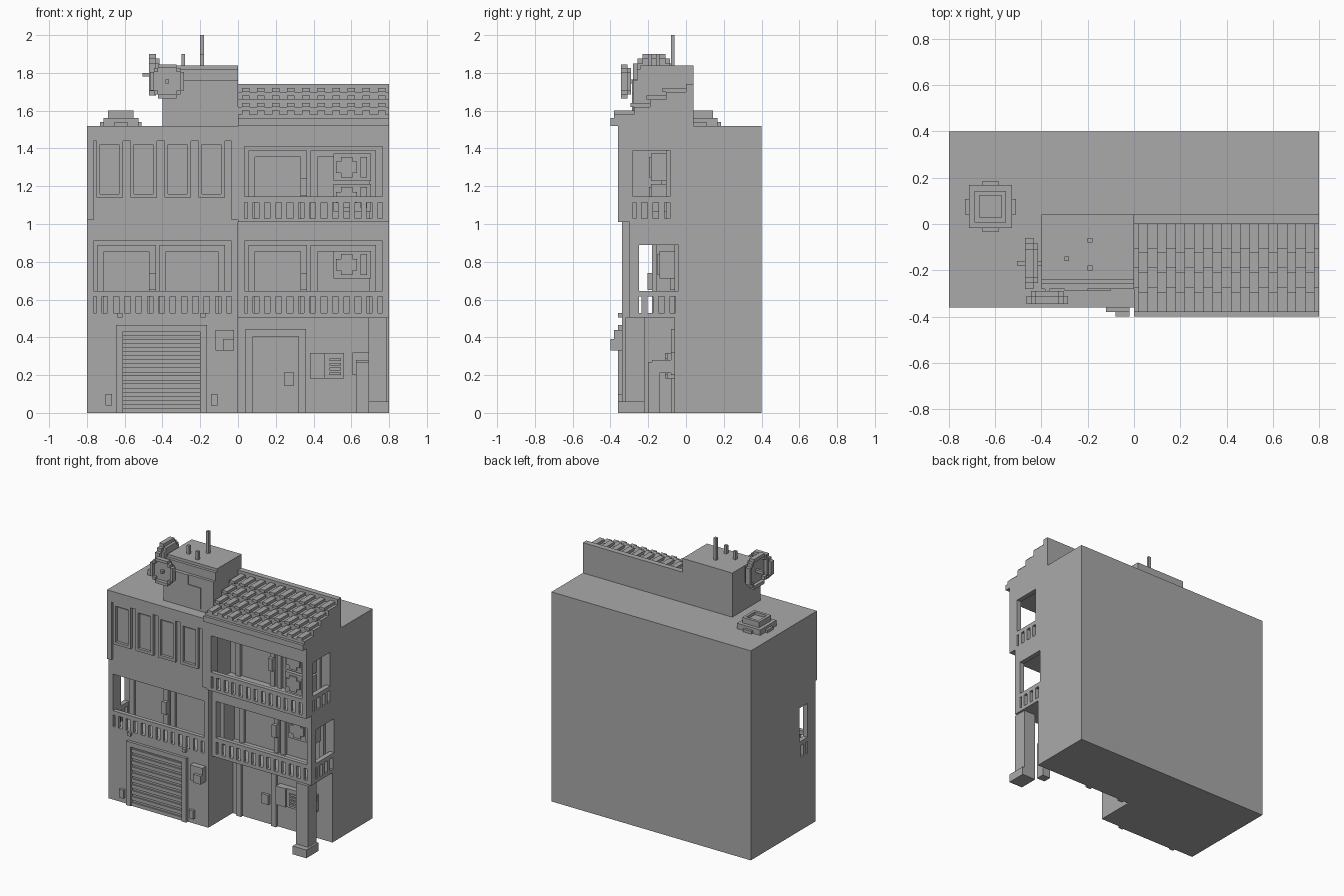
import bpy

cube = bpy.data.objects.get("Cube")
if cube:
    bpy.data.objects.remove(cube, do_unlink=True)

grey = bpy.data.materials.new("plain_grey")
grey.use_nodes = True
colour = (0.4, 0.4, 0.4, 1)
grey.diffuse_color = colour
grey.node_tree.nodes["Principled BSDF"].inputs["Base Color"].default_value = colour

# Shared planes, levels and thicknesses
side, back, ground, roof = 0.8, 0.4, 0, 1.52
left_front, left_wall = -0.34, -0.16
lower_front, lower_wall, porch_wall = -0.3, -0.04, -0.06
upper_front, upper_wall = -0.36, -0.085
lower_floor, lower_head = 0.53, 0.91
upper_floor, upper_head = 1.03, 1.41
post, lip, slab = 0.035, 0.02, 0.025


def span(centre, size):
    return centre - size / 2, centre + size / 2


def out(wall, depth=lip):
    """Depth range of a piece standing out to the front of a wall."""
    return wall - depth, wall


def up(base, height):
    return base, base + height


class Part:
    """Collects boxes given as x, y and z ranges into one named object."""

    def __init__(self, name):
        self.name, self.verts, self.faces = name, [], []

    def box(self, x, y, z):
        n = len(self.verts)
        self.verts += [(a, b, c) for c in z for b in y for a in x]
        quads = [(0, 2, 3, 1), (4, 5, 7, 6), (0, 1, 5, 4), (1, 3, 7, 5), (3, 2, 6, 7), (2, 0, 4, 6)]
        self.faces += [tuple(n + i for i in quad) for quad in quads]

    def frame(self, x, y, z, width, sill=False):
        start, end = x
        base, top = z
        inside = (start + width, end - width)
        self.box((start, start + width), y, z)
        self.box((end - width, end), y, z)
        self.box(inside, y, (top - width, top))
        if sill:
            self.box(inside, y, up(base, width))

    def done(self):
        mesh = bpy.data.meshes.new(self.name)
        mesh.from_pydata(self.verts, [], self.faces)
        mesh.materials.append(grey)
        bpy.context.collection.objects.link(bpy.data.objects.new(self.name, mesh))


# Left house: core, ground floor and upper storey around the balcony
left, right = (-side, 0), (0, side)
part = Part("left_house")
part.box(left, (left_wall, back), (ground, roof))
part.box(left, (left_front, left_wall), (ground, lower_floor))
part.box(left, (left_front, left_wall), (lower_head, roof))
part.done()

# Right house: stepped core, balcony slabs and beams
part = Part("right_house")
part.box(right, (porch_wall, back), (ground, lower_floor))
part.box(right, (lower_wall, back), (lower_floor, upper_floor))
part.box(right, (upper_wall, back), (upper_floor, roof))
part.box(right, (lower_front, porch_wall), (lower_floor - slab, lower_floor))
part.box(right, (lower_front, lower_wall), (lower_head, upper_floor))
part.box(right, (upper_front, lower_front), (upper_floor - lip, upper_floor))
part.box(right, (upper_front, upper_wall), (upper_head, roof))
part.done()


def posts(name, x, front, inner, wall, floor, head):
    part = Part(name + "_posts")
    start, end = x
    for across in ((start, start + post), (end - post, end)):
        part.box(across, (front, inner), (floor, head))
        part.box(across, (inner, wall), (head - lip, head))
    part.done()


def railing(name, x, front, inner, wall, floor, outer):
    part = Part(name + "_railing")
    start, end = x
    height, thick, pitch = 0.085, 0.03, 0.06
    handrail = up(floor + height, thick)
    part.box((start + post, end - post), (front, front + thick), handrail)
    count = int((end - start) / pitch) - 1
    for i in range(count):
        part.box(up(start + post + (i + 0.25) * pitch, thick), up(front, lip), up(floor, height))
    edge = (start, start + post) if outer < 0 else (end - post, end)
    part.box(edge, (inner, wall), handrail)
    count = round((wall - inner) / pitch)
    for i in range(count):
        part.box(edge, up(inner + (i + 0.25) * pitch, thick), up(floor, height))
    part.done()


def doors(name, x, wall, floor):
    part = Part(name + "_doors")
    start = x[0] + post + lip
    width, height = 0.31, 0.36
    handle = start + width
    part.frame(up(start, width), out(wall), up(floor, height), post)
    part.frame(up(handle + lip, width + post), out(wall), up(floor, height), post)
    part.box((handle - post, handle), out(wall, lip + slab), up(floor + height / 3, height / 4))
    part.done()


# Three balconies with posts, balusters and sliding doors
for name, x, front, inner, wall, floor, head, outer in (
    ("left_balcony", left, left_front, -0.25, left_wall, lower_floor, lower_head, -1),
    ("lower_balcony", right, lower_front, -0.25, lower_wall, lower_floor, lower_head, 1),
    ("upper_balcony", right, upper_front, -0.28, upper_wall, upper_floor, upper_head, 1),
):
    posts(name, x, front, inner, wall, floor, head)
    railing(name, x, front, inner, wall, floor, outer)
    doors(name, x, wall, floor)


# Air conditioners with a stepped round fan and a side grille
def air_conditioner(name, wall, middle):
    part = Part(name)
    depth, fan = 0.1, 0.575
    small, large = 0.06, 0.11
    part.box(span(0.605, 0.2), out(wall, depth), span(middle, 0.145))
    face = out(wall - depth, lip / 2)
    part.box(span(fan, large), face, span(middle, small))
    part.box(span(fan, small), face, span(middle, large))
    part.box(span(fan + 0.09, post), face, span(middle, large))
    part.done()


air_conditioner("lower_air_conditioner", lower_wall, 0.785)
air_conditioner("upper_air_conditioner", upper_wall, 1.3)
air_conditioner("middle_air_conditioner", upper_wall, 1.14)

# Upper left facade: border and four framed windows
part = Part("upper_left_facade")
part.frame(left, out(left_front), (upper_floor - lip / 2, roof), post)
part.box((post - side, -post), out(left_front), (1.44, roof - post))
for i in range(4):
    centre = -0.68 + i * 0.18
    part.frame(span(centre, 0.14), out(left_front), (1.14, 1.44), lip, True)
    part.box(span(centre, 0.09), out(left_front, lip / 3), (1.17, 1.41))
part.done()

# Garage door with frame and slats
part = Part("garage_door")
garage, width, height, slats = -0.405, 0.48, 0.465, 10
part.frame(span(garage, width), out(left_front), (ground, height), post)
pitch = (height - post) / slats
for i in range(slats):
    part.box(span(garage, width - post * 2), out(left_front, lip / 2), up(i * pitch, pitch * 0.6))
part.done()

# Wall lamp, small outlet boxes and balcony drains
part = Part("wall_lamp")
part.box((-0.12, -lip), out(left_front, lip * 2), (0.33, 0.44))
part.box((-0.08, -lip), out(left_front, lip * 3), (0.33, 0.39))
part.done()
part = Part("outlets_and_drains")
for sign in (-1, 1):
    part.box(span(garage + sign * 0.28, post), out(left_front), up(lip * 2, lip * 3))
    part.box(span(garage + sign * 0.22, slab), out(left_front), (lower_floor - slab, lower_floor))
part.done()

# Porch: entrance door, meter boxes, column and pipe
part = Part("entrance_door")
part.frame(span(0.2, 0.32), out(porch_wall), (ground, 0.445), 0.04)
part.box(span(0.27, 0.055), out(porch_wall), span(0.18, 0.07))
part.done()
part = Part("meter_boxes")
middle, height = 0.25, 0.135
part.box(span(0.42, 0.08), out(porch_wall, 0.05), span(middle, height))
part.box(span(0.51, 0.1), out(porch_wall, 0.04), span(middle, height))
for i in range(4):
    part.box(span(0.515, 0.06), out(porch_wall, 0.05), up(middle + (i - 2) * slab, lip * 0.7))
part.done()
part = Part("porch_column")
column, shaft = 0.69, (-0.32, -0.22)
part.box(up(column, 0.095), shaft, (ground, lower_floor - slab))
part.box((column, side), (upper_front, shaft[1]), (ground, 0.06))
part.done()
part = Part("porch_pipe")
part.box((0.625, column), (-0.2, -0.14), (ground, 0.27))
part.box((0.625, column), (-0.18, porch_wall), (0.21, 0.28))
part.box((0.605, column), out(porch_wall), (0.2, 0.32))
part.done()

# Tiled roof: eaves, stepped rows of ribs and back parapet
part = Part("tiled_roof")
ridge, row, rib = 0.04, 0.085, 0.04
part.box(right, (-back, ridge), up(roof, rib))
part.box(right, (lip - back, ridge), up(roof, rib + lip))
part.box(right, (0, ridge), (roof, 1.74))
for i in range(4):
    base = roof + lip + rib * (i + 1)
    start = upper_front + i * row
    part.box(right, (start, 0), (base - rib, base))
    for j in range(10):
        part.box(up(lip + j * rib * 2, rib), (start - lip, 0), up(base, lip))
part.done()

# Rooftop stair house with stepped front, relief and antennas
part = Part("stair_house")
top, front = 1.84, -0.28
hut = (-back, 0)
part.box(hut, (front, ridge), (roof, top - lip * 4))
part.box(hut, (front + lip, ridge), (roof, top - lip))
part.box(hut, (front + lip * 2, ridge), (roof, top))
part.box((-0.3, -0.2), out(front, lip / 3), (1.56, top - lip * 4))
part.box((-0.2, -0.1), out(front, lip / 3), (roof + lip, 1.69))
part.done()
part = Part("antennas")
for x, y, tip in ((-0.19, -0.07, 2), (-0.29, -0.15, 1.9), (-0.19, -0.19, 1.9)):
    part.box(span(x, lip), span(y, lip), (top, tip))
part.done()


# Satellite dishes: stepped ring, backing plate and feed arm
def dish(name, centre, radius, sideways):
    part = Part(name)
    middle_x, middle_y, middle_z = centre

    def put(across, height, depth):
        x, y = (depth, across) if sideways else (across, depth)
        ranges = zip((x, y, height), (middle_x, middle_y, middle_z))
        part.box(*[[value + offset for value in pair] for pair, offset in ranges])

    inner, outer = radius * 0.55, radius * 0.78
    flat, tall = (-inner, inner), (-outer, outer)
    rim, plate = (-post, 0), (-lip / 2, lip)
    for sign in (-1, 1):
        edge = sorted((sign * outer, sign * radius))
        corner = sorted((sign * inner, sign * outer))
        put(edge, flat, rim)
        put(flat, edge, rim)
        put(corner, (-outer, -inner), rim)
        put(corner, (inner, outer), rim)
    put(tall, flat, plate)
    put(flat, tall, plate)
    put(span(0, lip), span(0, lip), (-post * (2 if sideways else 1), lip * 3))
    part.done()


dish("front_dish", (-0.375, -0.31, 1.755), 0.09, False)
dish("side_dish", (-0.435, -0.17, 1.79), 0.11, True)

# Roof vent with cross-shaped foot, square lip and hollow cap
part = Part("roof_vent")
vent_x, vent_y, foot, cap = -0.62, 0.075, 0.22, 0.136
for width, depth, height in ((foot, cap / 2, lip), (cap / 2, foot, lip), (0.186, 0.186, lip * 2), (cap, cap, lip * 3)):
    part.box(span(vent_x, width), span(vent_y, depth), up(roof, height))
rim = up(roof + lip * 3, lip)
part.frame(span(vent_x, cap), span(vent_y - (cap - lip) / 2, lip), rim, cap / 2)
part.box(span(vent_x, cap), span(vent_y + (cap - lip) / 2, lip), rim)
for sign in (-1, 1):
    part.box(span(vent_x + sign * (cap - lip) / 2, lip), span(vent_y, cap - lip * 2), rim)
part.done()
